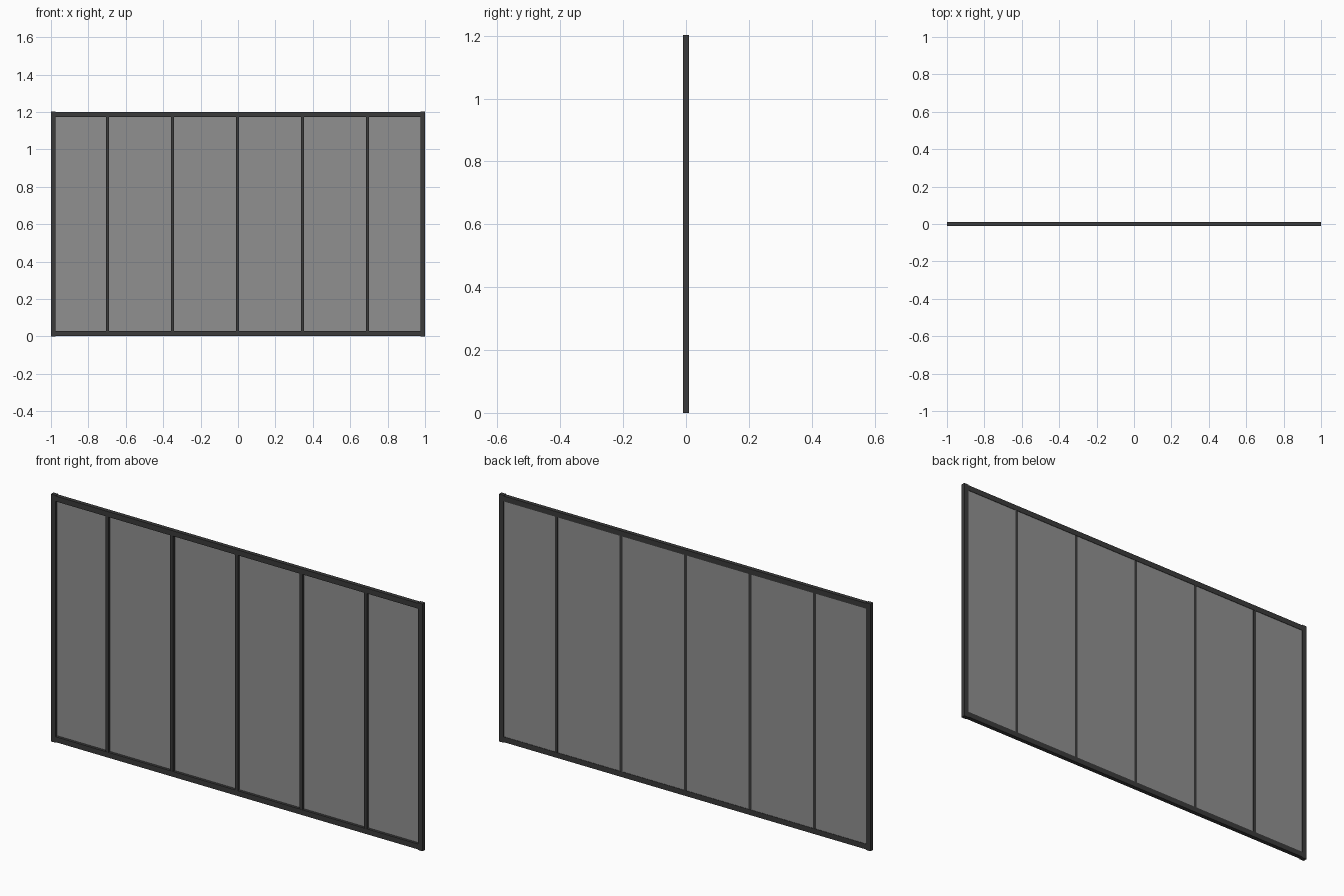
import bpy

if "Cube" in bpy.data.objects:
    bpy.data.objects.remove(bpy.data.objects["Cube"])


def material(name, color):
    m = bpy.data.materials.new(name)
    m.diffuse_color = color
    m.use_nodes = True
    m.node_tree.nodes["Principled BSDF"].inputs["Base Color"].default_value = m.diffuse_color
    return m


dark = material("dark_metal", (0.043, 0.043, 0.043, 1))
grey = material("grey_panel", (0.28, 0.28, 0.28, 1))


def box(name, x, y, z, mat):
    """Box spanning the given (min, max) ranges."""
    bpy.ops.mesh.primitive_cube_add(
        size=1, location=[(a + b) / 2 for a, b in (x, y, z)])
    ob = bpy.context.object
    ob.name = name
    ob.scale = [b - a for a, b in (x, y, z)]
    ob.data.materials.append(mat)
    return ob


H = 1.203      # overall height
D = 0.01       # half depth of the frame
P = 0.025      # post width
W = 0.008      # half width of a mullion
centres = [-0.003 + i * 0.3475 for i in range(-2, 3)]

# Side posts
box("left_post", (-1, -1 + P), (-D, D), (0, H), dark)
box("right_post", (1 - P, 1), (-D, D), (0, H), dark)

# Rails, set slightly inside the post ends
box("bottom_rail", (-1 + P, 1 - P), (-D, D), (0.003, 0.029), dark)
box("top_rail", (-1 + P, 1 - P), (-D, D), (H - 0.029, H - 0.003), dark)

# Evenly spaced mullions
for i, c in enumerate(centres):
    box(f"mullion_{i + 1}", (c - W, c + W), (-0.009, 0.009),
        (0.029, H - 0.029), dark)

# Panes between the uprights, nearly flush with the back
lefts = [-1 + P] + [c + W for c in centres]
rights = [c - W for c in centres] + [1 - P]
for i, (a, b) in enumerate(zip(lefts, rights)):
    box(f"pane_{i + 1}", (a, b), (0.003, 0.008), (0.029, H - 0.029), grey)
